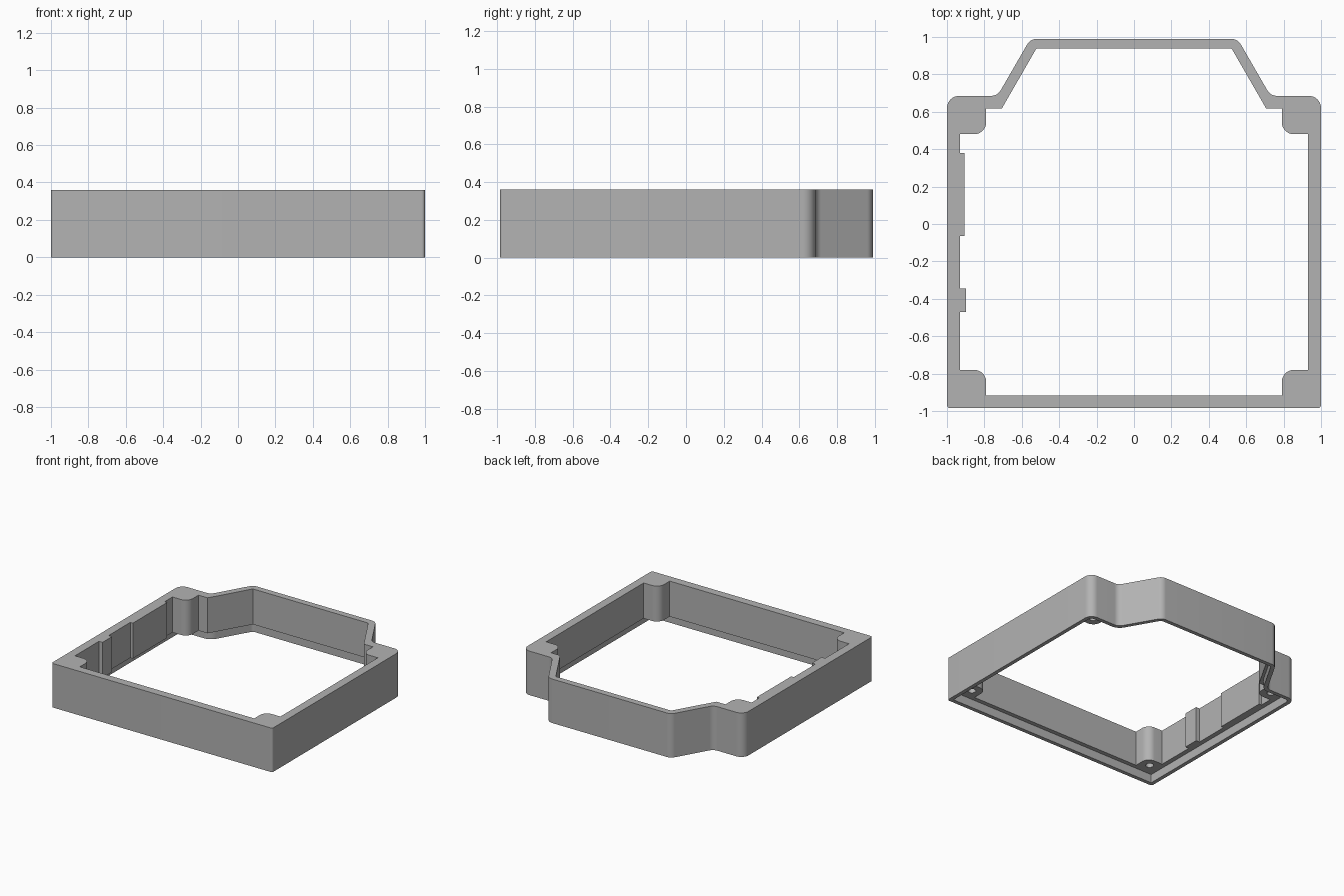
import bpy, bmesh, math
from mathutils import Vector

HEIGHT = 0.36
LEDGE = 0.07      # height of the stepped recess under the frame
RIM = 0.032       # thickness of the thin rim around the recess

cube = bpy.data.objects.get("Cube")
if cube:
    bpy.data.objects.remove(cube, do_unlink=True)

grey = bpy.data.materials.new("plain grey")
grey.use_nodes = True
colour = (0.45, 0.45, 0.45, 1)
grey.diffuse_color = colour
grey.node_tree.nodes["Principled BSDF"].inputs["Base Color"].default_value = colour


def mirrored(half):
    """Close a right-hand half outline (x, y, radius) with its mirror image."""
    return half + [(-x, y, r) for x, y, r in reversed(half)]


def neighbours(corners, i):
    p = [Vector(c[:2]) for c in (corners[i - 1], corners[i], corners[(i + 1) % len(corners)])]
    return p[1], (p[1] - p[0]).normalized(), (p[2] - p[1]).normalized()


def inset(corners, d):
    """Move a counter-clockwise outline inwards, keeping its arcs concentric."""
    result = []
    for i, c in enumerate(corners):
        p, a, b = neighbours(corners, i)
        na, nb = Vector((-a.y, a.x)), Vector((-b.y, b.x))
        q = p + (na + nb) * d / (1 + na.dot(nb))
        turn = a.x * b.y - a.y * b.x
        result.append((q.x, q.y, max(0, c[2] - math.copysign(d, turn))))
    return result


def rounded(corners, steps=10):
    """Replace each corner that has a radius with an arc."""
    points = []
    for i, (x, y, r) in enumerate(corners):
        p, a, b = neighbours(corners, i)
        if r < 0.002:
            points.append(p)
            continue
        angle = a.angle_signed(b) * -1
        start = p - a * r * math.tan(abs(angle) / 2)
        side = math.copysign(1, angle)
        centre = start + Vector((-a.y, a.x)) * r * side
        spoke = start - centre
        for k in range(steps + 1):
            t = angle * k / steps
            points.append(centre + Vector((spoke.x * math.cos(t) - spoke.y * math.sin(t),
                                           spoke.x * math.sin(t) + spoke.y * math.cos(t))))
    return points


def prism(name, points, low, high):
    bm = bmesh.new()
    face = bm.faces.new([bm.verts.new((p[0], p[1], low)) for p in points])
    top = bmesh.ops.extrude_face_region(bm, geom=[face])["geom"]
    bmesh.ops.translate(bm, vec=(0, 0, high - low),
                        verts=[v for v in top if isinstance(v, bmesh.types.BMVert)])
    bmesh.ops.recalc_face_normals(bm, faces=bm.faces)
    mesh = bpy.data.meshes.new(name)
    bm.to_mesh(mesh)
    bm.free()
    mesh.materials.append(grey)
    obj = bpy.data.objects.new(name, mesh)
    bpy.context.collection.objects.link(obj)
    return obj


def cut(target, cutter):
    cutter.hide_render = True
    mod = target.modifiers.new("cut", 'BOOLEAN')
    mod.operation, mod.solver, mod.object = 'DIFFERENCE', 'EXACT', cutter
    bpy.context.view_layer.objects.active = target
    bpy.ops.object.modifier_apply(modifier=mod.name)
    bpy.data.objects.remove(cutter, do_unlink=True)


# Outer wall: square front corners, round shoulders, sloping back bay
outer = mirrored([(1, -0.985, 0.018), (1, 0.685, 0.065),
                  (0.73, 0.685, 0.06), (0.554, 0.99, 0.06)])

# Opening: four rounded corner posts and the bay
opening = mirrored([(0.79, -0.918, 0), (0.79, -0.78, 0.065), (0.93, -0.78, 0),
                    (0.93, 0.48, 0), (0.79, 0.48, 0.065), (0.79, 0.617, 0),
                    (0.707, 0.617, 0), (0.522, 0.938, 0)])

# Two raised pads on the inside of one side wall
pads = []
for x, y_back, y_front in ((-0.907, 0.38, -0.065), (-0.898, -0.345, -0.47)):
    pads += [(-0.93, y_back, 0), (x, y_back, 0), (x, y_front, 0), (-0.93, y_front, 0)]
after = opening.index((-0.93, 0.48, 0)) + 1
opening[after:after] = pads

frame = prism("frame", rounded(outer), 0, HEIGHT)
cut(frame, prism("opening_cutter", rounded(opening), -0.1, HEIGHT + 0.1))
cut(frame, prism("recess_cutter", rounded(inset(outer, RIM)), -0.1, LEDGE))

# Blind screw holes in the undersides of the posts
for x in (-0.87, 0.87):
    for y in (-0.855, 0.56):
        circle = [(x + 0.03 * math.cos(k * math.tau / 24),
                   y + 0.03 * math.sin(k * math.tau / 24)) for k in range(24)]
        cut(frame, prism("hole_cutter", circle, -0.1, 0.27))

bpy.ops.object.select_all(action='DESELECT')
frame.select_set(True)
bpy.context.view_layer.objects.active = frame
bpy.ops.object.shade_smooth_by_angle(angle=math.radians(30))
